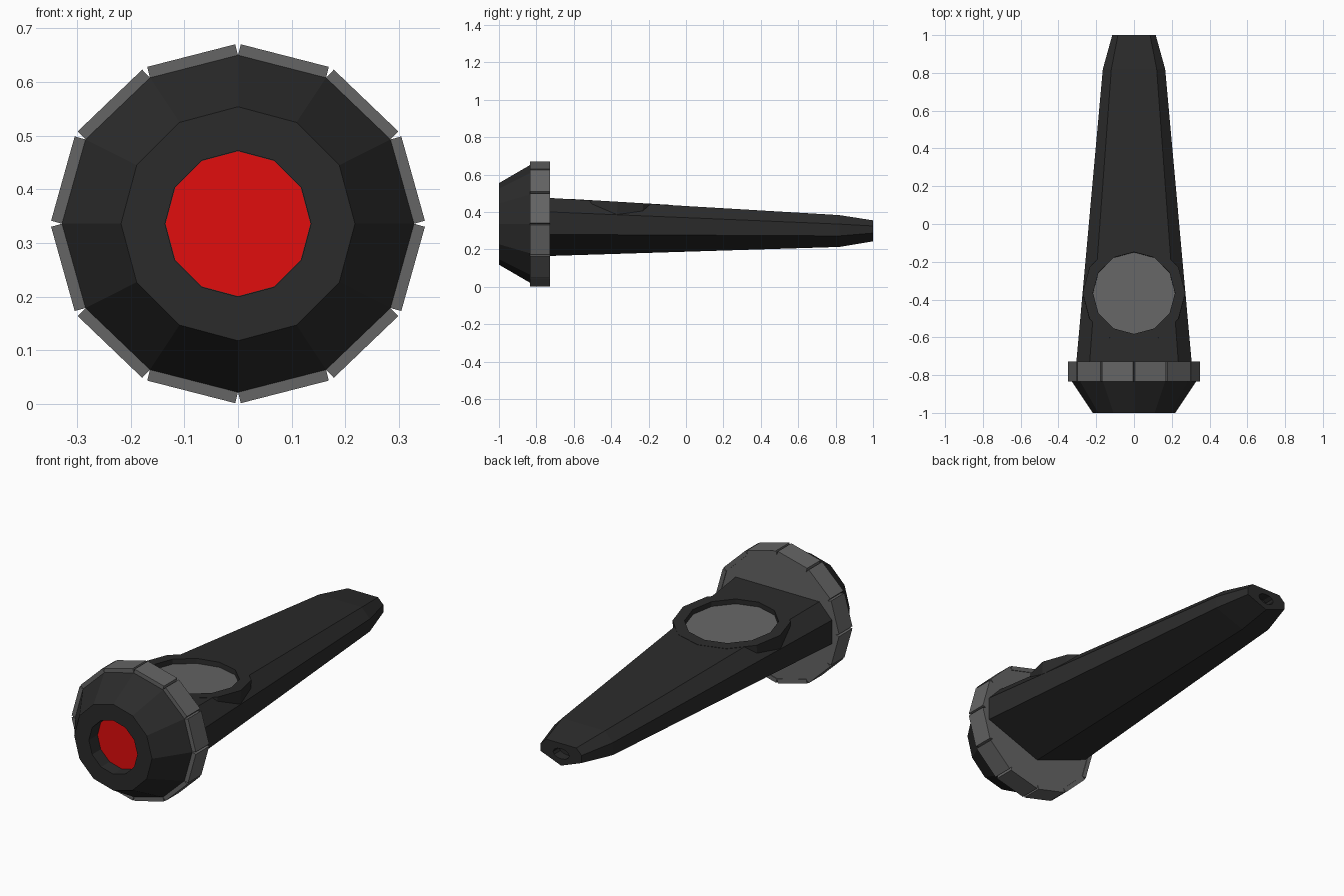
import bpy, bmesh
from math import sin, cos, pi, atan
from mathutils import Vector, Matrix

if "Cube" in bpy.data.objects:
    bpy.data.objects.remove(bpy.data.objects["Cube"])

CZ = 0.336   # height of the head axis


def material(name, r, g, b):
    m = bpy.data.materials.new(name)
    m.diffuse_color = (r, g, b, 1)
    m.use_nodes = True
    m.node_tree.nodes["Principled BSDF"].inputs["Base Color"].default_value = m.diffuse_color
    return m


DARK = material("dark", 0.024, 0.024, 0.024)
GREY = material("grey", 0.13, 0.13, 0.13)
RED = material("red", 0.75, 0.004, 0.004)


def loft(name, rings, mat, closed=False):
    """Skin a list of point rings; cap the ends, or join last to first if closed."""
    bm = bmesh.new()
    loops = [[bm.verts.new(p) for p in r] for r in rings]
    pairs = list(zip(loops, loops[1:])) + ([(loops[-1], loops[0])] if closed else [])
    for a, b in pairs:
        for i in range(len(a)):
            j = (i + 1) % len(a)
            bm.faces.new((a[i], a[j], b[j], b[i]))
    if not closed:
        bm.faces.new(loops[0])
        bm.faces.new(loops[-1])
    bmesh.ops.recalc_face_normals(bm, faces=bm.faces)
    me = bpy.data.meshes.new(name)
    bm.to_mesh(me)
    bm.free()
    me.materials.append(mat)
    ob = bpy.data.objects.new(name, me)
    bpy.context.collection.objects.link(ob)
    return ob


def ring_y(y, rx, rz, z=CZ, n=12):
    """Polygon ring around the y axis."""
    return [Vector((rx * sin(2 * pi * i / n), y, z + rz * cos(2 * pi * i / n))) for i in range(n)]


def ring_z(r, z, n=12):
    """Flat polygon ring around the z axis."""
    return [Vector((r * sin(2 * pi * i / n), r * cos(2 * pi * i / n), z)) for i in range(n)]


def cut(ob, cutter):
    m = ob.modifiers.new("cut", 'BOOLEAN')
    m.operation, m.solver, m.object = 'DIFFERENCE', 'EXACT', cutter
    cutter.hide_render = True
    cutter.hide_viewport = True


# Head: tapered bezel with a recessed lens
OX, OZ = 0.328, 0.314
loft("head_bezel", [ring_y(-0.835, OX, OZ), ring_y(-1, 0.218, 0.218),
                    ring_y(-1, 0.136, 0.136), ring_y(-0.93, 0.136, 0.136)], DARK)
loft("lens", [ring_y(-0.932, 0.135, 0.135), ring_y(-0.91, 0.135, 0.135)], RED)
loft("head_core", [ring_y(-0.835, OX, OZ), ring_y(-0.732, OX, OZ)], GREY)

# Grip slats around the head
rim = ring_y(0, OX, OZ)
for i in range(12):
    p, q = rim[i], rim[(i + 1) % 12]
    d = (q - p).normalized()
    out = Vector((-d.z, 0, d.x)) * 0.021
    quad = [p, q, q + out, p + out]
    loft(f"grip_slat_{i}", [[v + Vector((0, y, 0)) for v in quad] for y in (-0.835, -0.728)], GREY)


# Handle: tapering keeled section
def section(y, wt, zt, w, zu, zl, zb):
    return [(-wt, y, zt), (wt, y, zt), (w, y, zu), (w, y, zl), (0, y, zb), (-w, y, zl), (-w, y, zu)]


handle = loft("handle", [section(-0.75, 0.236, 0.476, 0.307, 0.401, 0.28, 0.164),
                         section(0.82, 0.12, 0.383, 0.165, 0.335, 0.272, 0.213),
                         section(1.0, 0.085, 0.355, 0.115, 0.325, 0.287, 0.243)], DARK)

# Button: collar flush with the sloping top, recessed grey disc
slope = (0.383 - 0.476) / 1.57
tilt = Matrix.Translation((0, -0.365, 0.4545)) @ Matrix.Rotation(atan(slope), 4, 'X')
collar = loft("button_collar", [ring_z(0.272, -0.10), ring_z(0.272, 0), ring_z(0.217, 0),
                                ring_z(0.217, -0.10)], DARK, closed=True)
button = loft("button", [ring_z(0.217, -0.06), ring_z(0.217, -0.025)], GREY)
well = loft("button_well_cutter", [ring_z(0.2175, -0.05), ring_z(0.2175, 0.1)], DARK)
for ob in (collar, button, well):
    ob.data.transform(tilt)
cut(handle, well)

# Small hole in the tail
hole = loft("tail_hole_cutter", [ring_y(0.95, 0.045, 0.026, 0.303), ring_y(1.1, 0.045, 0.026, 0.303)], DARK)
cut(handle, hole)
